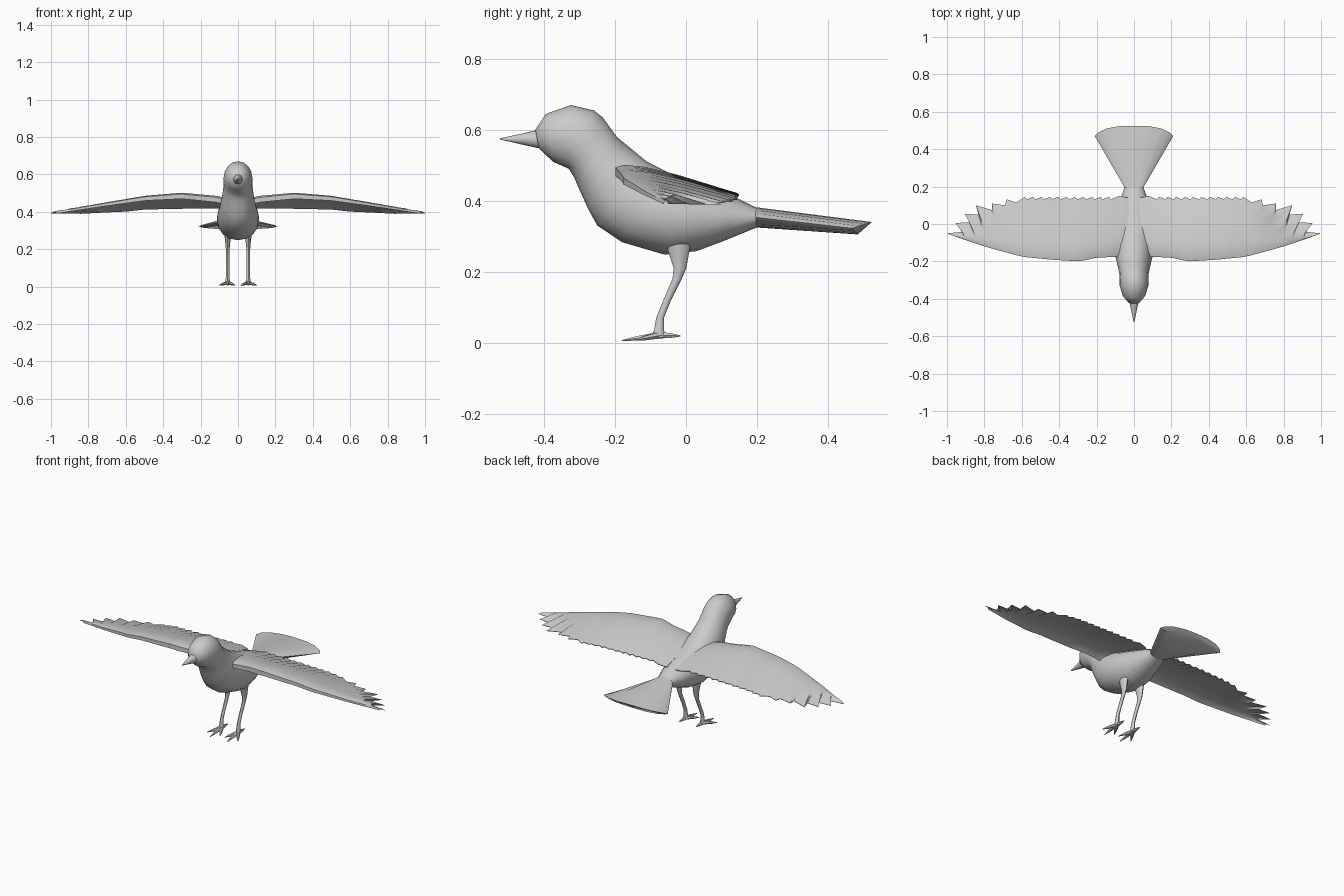
import bpy, bmesh, math
from mathutils import Vector

cube = bpy.data.objects.get("Cube")
if cube:
    bpy.data.objects.remove(cube, do_unlink=True)

grey = bpy.data.materials.new("plain grey")
grey.use_nodes = True
grey.diffuse_color = (0.6, 0.6, 0.6, 1)
grey.node_tree.nodes["Principled BSDF"].inputs["Base Color"].default_value = (0.6, 0.6, 0.6, 1)


def skin(name, rings, mirror=False, angle=50):
    """Join equal rings of points into a closed, smooth object."""
    bm = bmesh.new()
    loops = [[bm.verts.new(p) for p in ring] for ring in rings]
    for a, b in zip(loops, loops[1:]):
        for i in range(len(a)):
            j = (i + 1) % len(a)
            bm.faces.new((a[i], a[j], b[j], b[i]))
    bm.faces.new(loops[0][::-1])
    bm.faces.new(loops[-1])
    bmesh.ops.recalc_face_normals(bm, faces=bm.faces)
    mesh = bpy.data.meshes.new(name)
    bm.to_mesh(mesh)
    bm.free()
    mesh.materials.append(grey)
    obj = bpy.data.objects.new(name, mesh)
    bpy.context.collection.objects.link(obj)
    bpy.ops.object.select_all(action="DESELECT")
    obj.select_set(True)
    bpy.context.view_layer.objects.active = obj
    bpy.ops.object.shade_smooth_by_angle(angle=math.radians(angle))
    if mirror:
        obj.modifiers.new("Mirror", "MIRROR")
    return obj


def oval(center, a, b, sides=12, sag=0):
    """Elliptical ring; sag pulls its sides forward."""
    pts = []
    for i in range(sides):
        t = math.tau * i / sides
        p = Vector(center) + Vector(a) * math.cos(t) + Vector(b) * math.sin(t)
        p.y -= sag * math.cos(t) ** 4
        pts.append(p)
    return pts


def slice_ring(top, bottom, width, sag=0):
    """Ring through a top and a bottom (y, z) point of the side outline."""
    t, b = Vector((0, *top)), Vector((0, *bottom))
    return oval((t + b) / 2, (width, 0, 0), (t - b) / 2, 16, sag)


def curve(points, x):
    """Piecewise linear lookup."""
    for (x0, v0), (x1, v1) in zip(points, points[1:]):
        if x <= x1:
            return v0 + (v1 - v0) * (x - x0) / (x1 - x0)
    return points[-1][1]


# Body, from face to rump
skin("body", [slice_ring(*s) for s in (
    ((-0.425, 0.60), (-0.415, 0.548), 0.03),
    ((-0.395, 0.645), (-0.375, 0.51), 0.06),
    ((-0.325, 0.67), (-0.33, 0.49), 0.077),
    ((-0.26, 0.655), (-0.315, 0.465), 0.078),
    ((-0.235, 0.635), (-0.30, 0.43), 0.078),
    ((-0.195, 0.58), (-0.275, 0.375), 0.085),
    ((-0.11, 0.51), (-0.25, 0.33), 0.098),
    ((-0.04, 0.475), (-0.18, 0.283), 0.111),
    ((0.0, 0.458), (-0.06, 0.248), 0.113),
    ((0.06, 0.438), (0.03, 0.258), 0.10),
    ((0.14, 0.41), (0.11, 0.288), 0.075),
    ((0.20, 0.38), (0.20, 0.325), 0.05))])

# Beak
skin("beak", [slice_ring((-0.41, 0.602), (-0.405, 0.546), 0.027),
              slice_ring((-0.46, 0.59), (-0.46, 0.558), 0.015),
              slice_ring((-0.525, 0.576), (-0.525, 0.573), 0.002)])

# Fanned tail
skin("tail", [slice_ring((0.195, 0.382), (0.195, 0.325), 0.05),
              slice_ring((0.525, 0.34), (0.485, 0.305), 0.21, 0.035)])

# Wing: leading edge, height and backward slope along the span
lead_y = [(0.03, -0.15), (0.08, -0.175), (0.2, -0.18), (0.29, -0.2), (0.45, -0.19),
          (0.6, -0.175), (0.8, -0.12), (1.0, -0.052)]
lead_z = [(0.03, 0.455), (0.1, 0.475), (0.3, 0.495), (0.5, 0.48), (0.7, 0.447),
          (0.9, 0.412), (1.0, 0.393)]
drop = [(0.03, 0.045), (0.3, 0.075), (0.6, 0.06), (0.85, 0.03), (1.0, 0)]

# Feather tips and notches, as (leading x, trailing x, trailing y)
edge = [(0.03, 0.03, 0.14), (0.08, 0.08, 0.15)]
for i in range(11):
    x = 0.13 + 0.045 * i
    edge += [(x - 0.008, x - 0.008, 0.132), (x, x + 0.004, 0.145)]
edge += [(0.62, 0.63, 0.115), (0.64, 0.68, 0.132), (0.66, 0.69, 0.1),
         (0.70, 0.76, 0.11), (0.72, 0.76, 0.075), (0.76, 0.845, 0.10),
         (0.79, 0.83, 0.05), (0.82, 0.905, 0.055), (0.85, 0.865, 0.01),
         (0.88, 0.955, 0.005), (0.92, 0.9, -0.04), (0.97, 1.0, -0.05)]

chord = (0, 0.08, 0.25, 0.5, 0.75, 1)


def wing_ring(lx, tx, ty):
    front = Vector((lx, curve(lead_y, lx), curve(lead_z, lx)))
    back = Vector((tx, ty, curve(lead_z, tx) - curve(drop, tx)))
    size = max(0.1, 1 - max(0, lx - 0.3))
    upper, lower = [], []
    for t in chord:
        p = front.lerp(back, t)
        camber = 0.02 * size * math.sin(math.pi * t ** 0.6)
        thick = size * (0.004 + 0.022 * (1 - t) ** 3)
        upper.append(p + Vector((0, 0, camber)))
        lower.append(p + Vector((0, 0, camber - thick)))
    return upper + lower[::-1]


skin("wing", [wing_ring(*e) for e in edge], mirror=True, angle=40)

# Legs, from thigh to ankle: y, z, half width, half depth
skin("leg", [oval((0.055, y, z), (w, 0, 0), (0, d, 0), 8) for y, z, w, d in (
    (-0.022, 0.285, 0.018, 0.036), (-0.02, 0.25, 0.015, 0.028),
    (-0.017, 0.21, 0.011, 0.018), (-0.025, 0.18, 0.009, 0.013),
    (-0.055, 0.115, 0.009, 0.011), (-0.073, 0.07, 0.009, 0.011),
    (-0.076, 0.035, 0.011, 0.014), (-0.078, 0.015, 0.014, 0.022))], mirror=True)

# Three front toes and one back toe
heel = Vector((0.055, -0.075, 0.021))
toes = {"middle_toe": (0.055, -0.18, 0.006), "inner_toe": (0.015, -0.145, 0.007),
        "outer_toe": (0.1, -0.145, 0.007), "back_toe": (0.055, -0.016, 0.019)}
for name, tip in toes.items():
    way = Vector(tip) - heel
    side = Vector((-way.y, way.x, 0)).normalized()
    rings = [oval(heel + way * t, side * r, (0, 0, r * 0.9), 6)
             for t, r in ((0, 0.012), (0.6, 0.008), (1, 0.002))]
    skin(name, rings, mirror=True)
